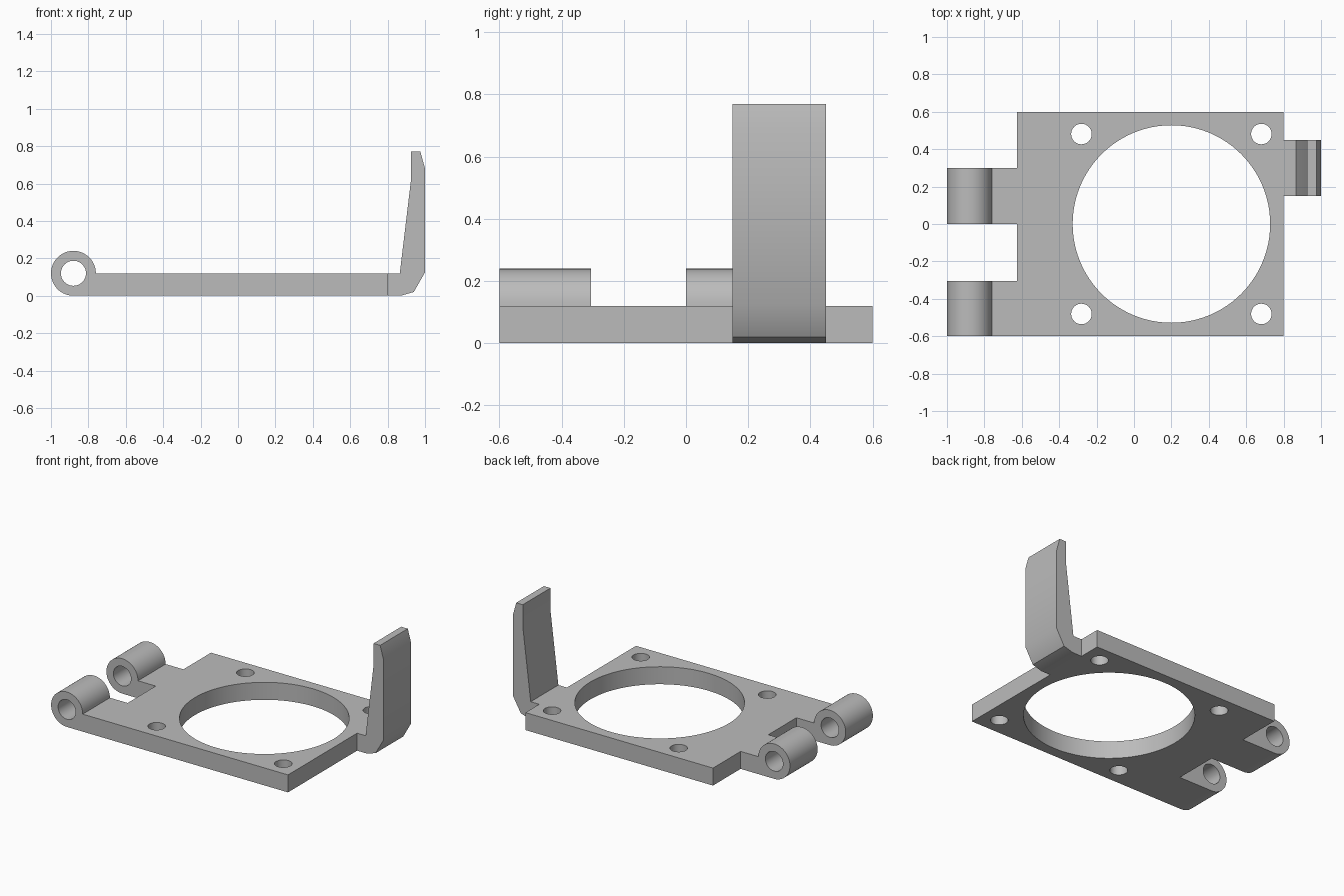
import bpy, bmesh
from math import cos, sin, pi
from mathutils import Vector

cube = bpy.data.objects.get("Cube")
if cube:
    bpy.data.objects.remove(cube, do_unlink=True)

grey = bpy.data.materials.new("plain grey")
grey.use_nodes = True
GREY = (0.5, 0.5, 0.5, 1)
grey.diffuse_color = GREY
grey.node_tree.nodes["Principled BSDF"].inputs["Base Color"].default_value = GREY


def arc(cx, cy, r, start=0, end=2 * pi, n=48):
    """Points on an arc; a full circle leaves out the repeated last point."""
    steps = n if end - start >= 2 * pi else n - 1
    angles = [start + (end - start) * i / steps for i in range(n)]
    return [(cx + r * cos(a), cy + r * sin(a)) for a in angles]


def extrude_profile(name, loops, place, direction):
    """Fill an outline with its holes, then extrude it into a solid."""
    bm = bmesh.new()
    for loop in loops:
        verts = [bm.verts.new(place(u, v)) for u, v in loop]
        for a, b in zip(verts, verts[1:] + verts[:1]):
            bm.edges.new((a, b))
    bmesh.ops.triangle_fill(bm, edges=bm.edges[:], use_beauty=True)
    caps = bmesh.ops.extrude_face_region(bm, geom=bm.faces[:], use_keep_orig=True)
    moved = [g for g in caps["geom"] if isinstance(g, bmesh.types.BMVert)]
    bmesh.ops.translate(bm, verts=moved, vec=Vector(direction))
    bmesh.ops.recalc_face_normals(bm, faces=bm.faces[:])
    mesh = bpy.data.meshes.new(name)
    bm.to_mesh(mesh)
    bm.free()
    mesh.materials.append(grey)
    obj = bpy.data.objects.new(name, mesh)
    bpy.context.collection.objects.link(obj)
    bpy.ops.object.select_all(action="DESELECT")
    obj.select_set(True)
    bpy.context.view_layer.objects.active = obj
    bpy.ops.object.shade_smooth_by_angle(angle=pi / 5.5)
    return obj


THICK = 0.12
LEFT, RIGHT, HALF = -0.625, 0.8, 0.6

# Base plate with the large opening and four screw holes
outline = [(LEFT, -HALF), (RIGHT, -HALF), (RIGHT, HALF), (LEFT, HALF)]
opening = arc(0.2, 0, 0.528, n=96)
screw_holes = [arc(0.2 + sx * 0.481, sy * 0.481, 0.055, n=32)
               for sx in (-1, 1) for sy in (-1, 1)]
extrude_profile("base_plate", [outline, opening] + screw_holes,
                lambda x, y: (x, y, 0), (0, 0, THICK))

# Hinge knuckles, each a bored barrel running into a flat tab
barrel = arc(-0.88, THICK, 0.12, 0, 1.5 * pi, 40) + [(LEFT, 0), (LEFT, THICK)]
bore = arc(-0.88, THICK, 0.067, n=40)
for name, y0, width in (("front_hinge_knuckle", -0.6, 0.295),
                        ("back_hinge_knuckle", 0.0, 0.3)):
    extrude_profile(name, [barrel, bore],
                    lambda x, z: (x, y0, z), (0, width, 0))

# Upright latch arm with a tapered inner side and chamfered corners
arm = [(RIGHT, 0), (0.87, 0), (0.94, 0.02), (1, 0.125), (1, 0.68),
       (0.975, 0.77), (0.925, 0.77), (0.925, 0.62), (0.865, THICK), (RIGHT, THICK)]
extrude_profile("latch_arm", [arm], lambda x, z: (x, 0.15, z), (0, 0.3, 0))
